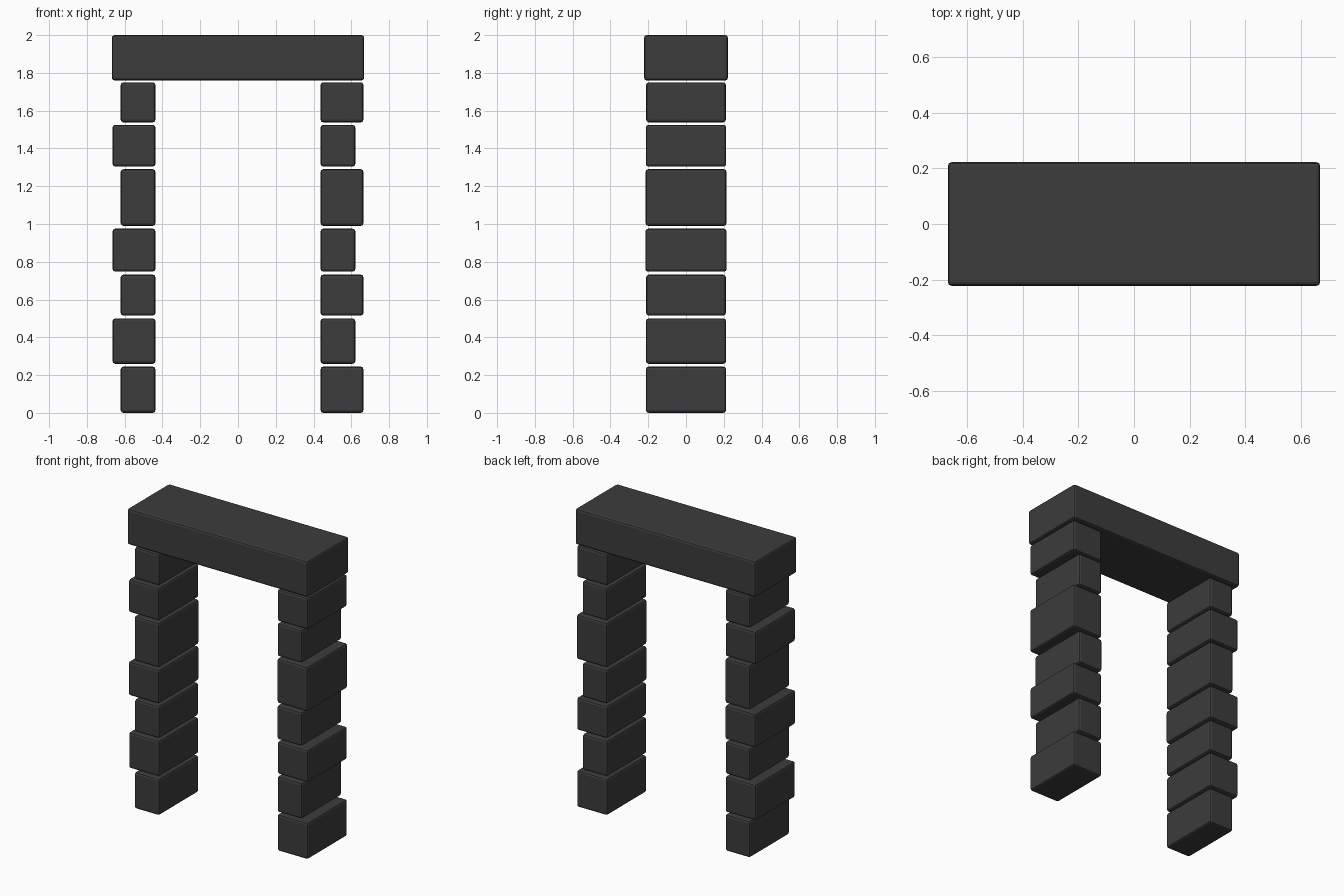
import bpy
import bmesh
from mathutils import Vector

cube = bpy.data.objects.get("Cube")
if cube:
    bpy.data.objects.remove(cube, do_unlink=True)

stone = bpy.data.materials.new("dark stone")
stone.use_nodes = True
colour = (0.045, 0.045, 0.045, 1)
stone.diffuse_color = colour
stone.node_tree.nodes["Principled BSDF"].inputs["Base Color"].default_value = colour


def block(name, x0, x1, half_depth, z0, z1):
    """Stone block with softly rounded edges."""
    bm = bmesh.new()
    bmesh.ops.create_cube(bm, size=1)
    size = Vector((x1 - x0, 2 * half_depth, z1 - z0))
    bmesh.ops.scale(bm, vec=size, verts=bm.verts)
    bmesh.ops.bevel(bm, geom=bm.edges[:], offset=0.014, segments=2,
                    profile=0.5, affect='EDGES')
    mesh = bpy.data.meshes.new(name)
    bm.to_mesh(mesh)
    bm.free()
    mesh.materials.append(stone)
    ob = bpy.data.objects.new(name, mesh)
    ob.location = ((x0 + x1) / 2, 0, (z0 + z1) / 2)
    bpy.context.collection.objects.link(ob)


# Pillars: courses alternate wide and narrow, staggered between the two sides
INNER, NARROW, WIDE = 0.437, 0.621, 0.664
courses = [  # bottom, top, half depth
    (0.0, 0.245, 0.212), (0.26, 0.5, 0.212), (0.515, 0.732, 0.211),
    (0.748, 0.975, 0.215), (0.99, 1.29, 0.214), (1.304, 1.525, 0.213),
    (1.538, 1.75, 0.211),
]
for i, (z0, z1, depth) in enumerate(courses):
    left_outer, right_outer = (WIDE, NARROW) if i % 2 == 0 else (NARROW, WIDE)
    block(f"left_pillar_block_{i + 1}", INNER, left_outer, depth, z0, z1)
    block(f"right_pillar_block_{i + 1}", -right_outer, -INNER, depth, z0, z1)

# Lintel across the top
block("lintel", -0.668, 0.668, 0.222, 1.76, 2.0)
